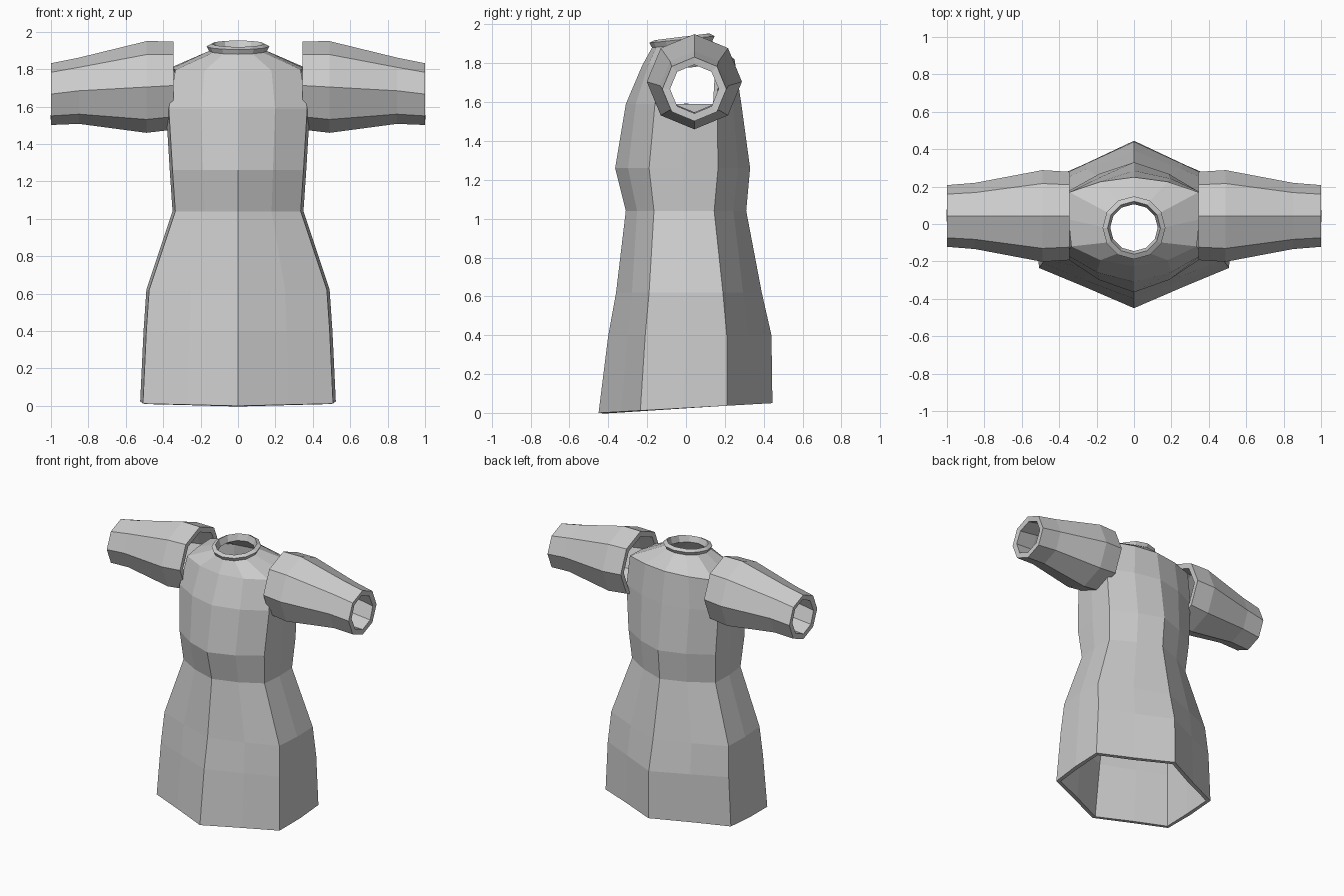
import bpy, bmesh
from math import sin, cos, pi

if "Cube" in bpy.data.objects:
    bpy.data.objects.remove(bpy.data.objects["Cube"], do_unlink=True)

GREY = (0.6, 0.6, 0.6, 1.0)
cloth = bpy.data.materials.new("grey cloth")
cloth.use_nodes = True
cloth.diffuse_color = GREY
bsdf = cloth.node_tree.nodes["Principled BSDF"]
bsdf.inputs["Base Color"].default_value = GREY
bsdf.inputs["Roughness"].default_value = 0.9


def loft(name, rings, thickness, skip=lambda row, col: False):
    """Skin a stack of closed rings, then give the cloth an inner wall."""
    bm = bmesh.new()
    rows = [[bm.verts.new(p) for p in ring] for ring in rings]
    count = len(rows[0])
    for r in range(len(rows) - 1):
        for c in range(count):
            if not skip(r, c):
                d = (c + 1) % count
                bm.faces.new((rows[r][c], rows[r][d], rows[r + 1][d], rows[r + 1][c]))
    mesh = bpy.data.meshes.new(name)
    bm.to_mesh(mesh)
    bm.free()
    mesh.materials.append(cloth)
    obj = bpy.data.objects.new(name, mesh)
    bpy.context.collection.objects.link(obj)
    wall = obj.modifiers.new("cloth thickness", "SOLIDIFY")
    wall.thickness = thickness
    wall.offset = -1
    return obj


def body_ring(z_front, z_back, x, front, side_front, side_back, back, bulge):
    """Twelve points: pointed front and back, flat sides."""
    half = [(0, front),
            (x * 0.52, side_front + (front - side_front) * bulge),
            (x - 0.01, side_front),
            (x + 0.005, (side_front + side_back) / 2),
            (x, side_back),
            (x * 0.52, side_back + (back - side_back) * bulge),
            (0, back)]
    outline = half + [(-px, py) for px, py in half[5:0:-1]]
    return [(px, py, z_front + (z_back - z_front) * (py - front) / (back - front))
            for px, py in outline]


def neck_ring(radius, z_front, z_back):
    ring = []
    for k in range(12):
        a = k * pi / 6
        mix = (1 - cos(a)) / 2
        ring.append((radius * sin(a), -0.02 - radius * cos(a),
                     z_front + (z_back - z_front) * mix))
    return ring


# Tunic body from hem to collar, with open armholes at the shoulder row
sections = [
    (0.00, 0.05, 0.518, -0.45, -0.235, 0.21, 0.445, 0.46),
    (0.40, 0.40, 0.500, -0.40, -0.210, 0.21, 0.440, 0.48),
    (0.62, 0.62, 0.485, -0.36, -0.190, 0.19, 0.390, 0.52),
    (1.04, 1.04, 0.345, -0.31, -0.165, 0.145, 0.31, 0.60),
    (1.26, 1.26, 0.360, -0.365, -0.19, 0.165, 0.33, 0.62),
    (1.59, 1.59, 0.380, -0.31, -0.160, 0.16, 0.285, 0.66),
    (1.79, 1.82, 0.345, -0.225, -0.12, 0.17, 0.25, 0.70),
]
rings = [body_ring(*s) for s in sections]
rings += [neck_ring(0.155, 1.88, 1.915), neck_ring(0.168, 1.905, 1.94)]
loft("tunic_body", rings, 0.03,
     skip=lambda row, col: row == 5 and col in (2, 3, 8, 9))

# Sleeves: octagonal tubes tapering to the cuff (distance, height, radius)
stations = [(0.345, 1.713, 0.236), (0.49, 1.705, 0.245),
            (0.85, 1.685, 0.177), (1.0, 1.667, 0.165)]
for name, side in (("left_sleeve", 1), ("right_sleeve", -1)):
    tube = [[(side * x, 0.043 + r * sin(k * pi / 4) * side, z + r * cos(k * pi / 4))
             for k in range(8)] for x, z, r in stations]
    sleeve = loft(name, tube, 0.04)
    sleeve.data.flip_normals()
